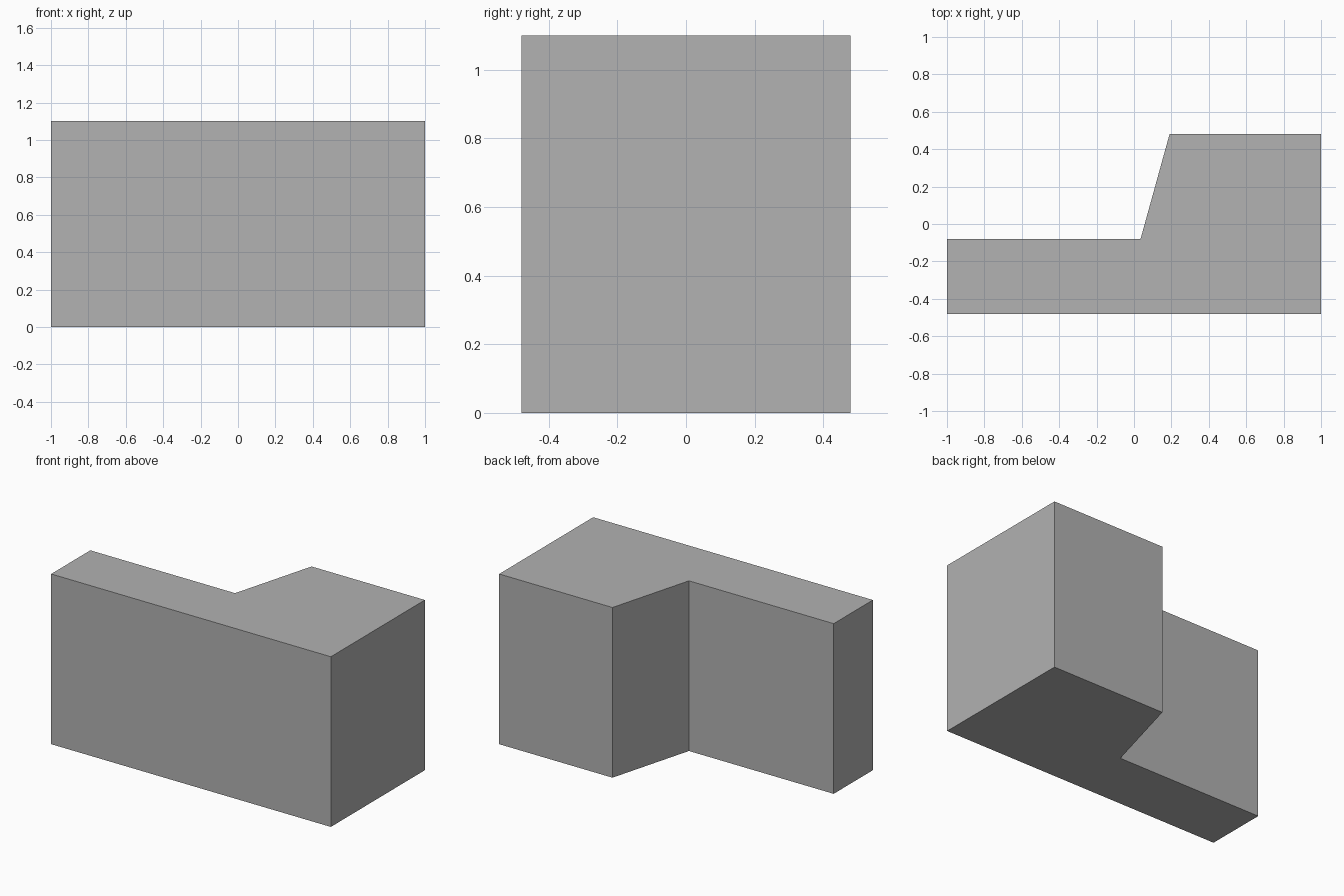
import bpy
import bmesh

# Remove the default cube
cube = bpy.data.objects.get("Cube")
if cube:
    bpy.data.objects.remove(cube, do_unlink=True)

HEIGHT = 1.10

# Plain grey material
grey = bpy.data.materials.new("plain_grey")
grey.use_nodes = True
colour = (0.445, 0.445, 0.445, 1.0)
grey.diffuse_color = colour
grey.node_tree.nodes["Principled BSDF"].inputs["Base Color"].default_value = colour

# Floor outline: a long thin wing joined to a deep block with a slanted side
outline = [(-1, -0.48), (1, -0.48), (1, 0.48), (0.19, 0.48), (0.035, -0.08), (-1, -0.08)]

# Extrude the outline upwards into a solid
bm = bmesh.new()
base = bm.faces.new([bm.verts.new((x, y, 0)) for x, y in outline])
top = bmesh.ops.extrude_face_region(bm, geom=[base], use_keep_orig=True)
top_verts = [g for g in top["geom"] if isinstance(g, bmesh.types.BMVert)]
bmesh.ops.translate(bm, verts=top_verts, vec=(0, 0, HEIGHT))
bmesh.ops.recalc_face_normals(bm, faces=bm.faces[:])

mesh = bpy.data.meshes.new("building_block")
bm.to_mesh(mesh)
bm.free()
mesh.materials.append(grey)
block = bpy.data.objects.new("building_block", mesh)
bpy.context.collection.objects.link(block)
